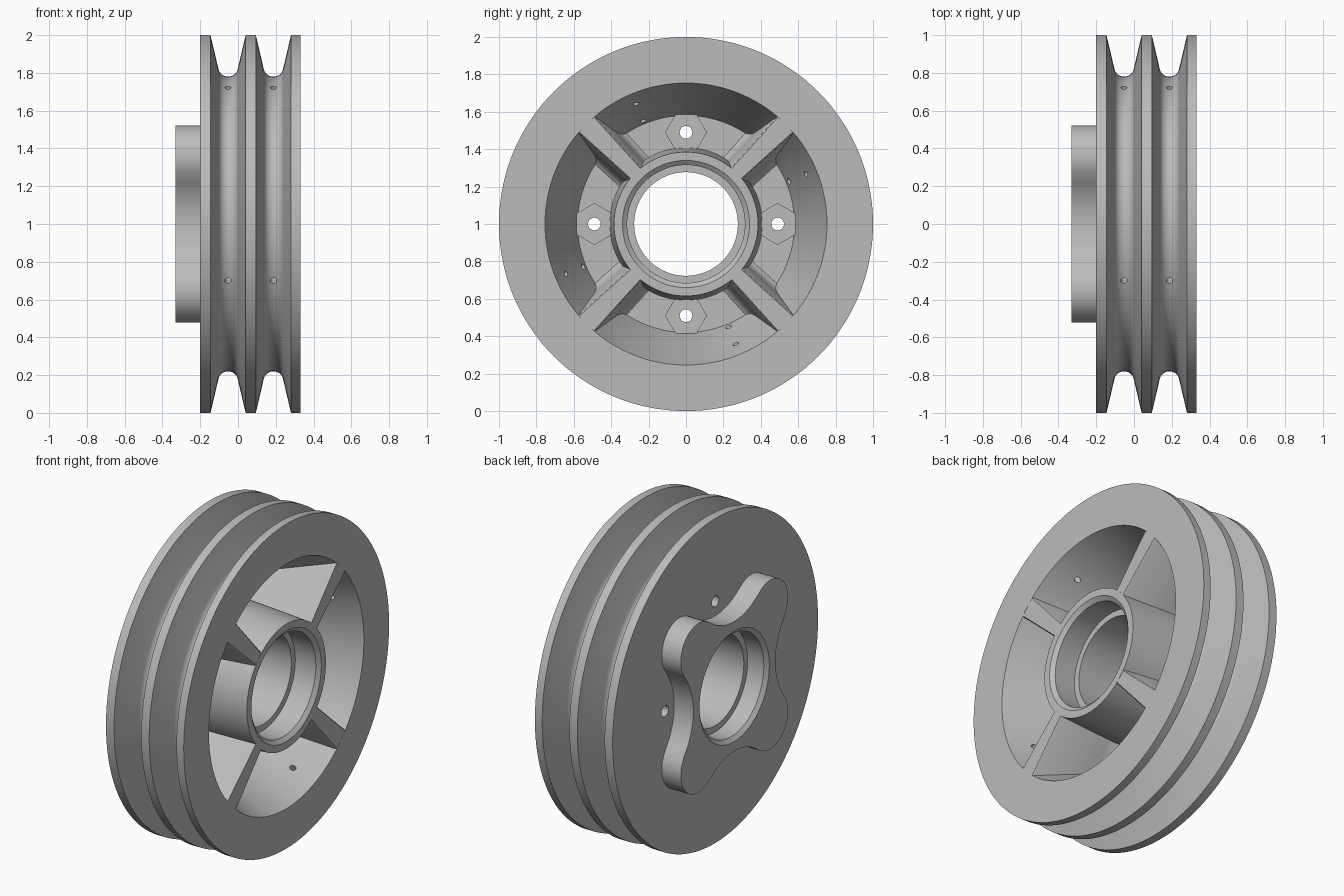
import bpy, bmesh, math
from math import sin, cos, pi, radians
from mathutils import Matrix, Vector

cube = bpy.data.objects.get("Cube")
if cube:
    bpy.data.objects.remove(cube, do_unlink=True)

grey = bpy.data.materials.new("cast_grey")
grey.use_nodes = True
grey.diffuse_color = (0.5, 0.5, 0.5, 1)
grey.node_tree.nodes["Principled BSDF"].inputs["Base Color"].default_value = (0.5, 0.5, 0.5, 1)

AXLE = Vector((0, 0, 1))
FACE, FLOOR, BACK, PLATE = 0.33, -0.09, -0.20, -0.33
QUARTERS = [k * pi / 2 for k in range(4)]


def finish(bm, name):
    """Turn a bmesh into a grey object with its axle at the wheel centre."""
    bmesh.ops.recalc_face_normals(bm, faces=bm.faces)
    bmesh.ops.translate(bm, verts=bm.verts, vec=AXLE)
    mesh = bpy.data.meshes.new(name)
    bm.to_mesh(mesh)
    bm.free()
    ob = bpy.data.objects.new(name, mesh)
    mesh.materials.append(grey)
    bpy.context.collection.objects.link(ob)
    return ob


def skin(bm, rings, close=False):
    """Bridge equal-length point loops with quads."""
    loops = [[bm.verts.new(p) for p in ring] for ring in rings]
    pairs = list(zip(loops, loops[1:]))
    if close:
        pairs.append((loops[-1], loops[0]))
    for a, b in pairs:
        for i in range(len(a)):
            j = (i + 1) % len(a)
            bm.faces.new((a[i], a[j], b[j], b[i]))
    return loops


def circle(x, r, n=144):
    return [(x, r * cos(2 * pi * i / n), r * sin(2 * pi * i / n)) for i in range(n)]


def rod(bm, start, end, radius, sides=20, roll=0.0):
    """Closed prism between two points."""
    a, b = Vector(start), Vector(end)
    d = b - a
    mat = Matrix.Translation((a + b) / 2) @ d.to_track_quat('Z', 'Y').to_matrix().to_4x4()
    bmesh.ops.create_cone(bm, cap_ends=True, segments=sides, radius1=radius, radius2=radius,
                          depth=d.length, matrix=mat @ Matrix.Rotation(roll, 4, 'Z'))


def smooth(ob, angle=30):
    bpy.ops.object.select_all(action='DESELECT')
    ob.select_set(True)
    bpy.context.view_layer.objects.active = ob
    for mod in list(ob.modifiers):
        bpy.ops.object.modifier_apply(modifier=mod.name)
    bpy.ops.object.shade_smooth_by_angle(angle=radians(angle))


def cut(ob, cutter):
    mod = ob.modifiers.new("holes", 'BOOLEAN')
    mod.operation, mod.solver, mod.object = 'DIFFERENCE', 'EXACT', cutter


# Double-grooved wheel with hub and annular pocket
def groove(centre):
    arc = [radians(-77 + 154 * i / 12) for i in range(13)]
    return ([(centre - 0.093, 1)]
            + [(centre + 0.052 * sin(t), 0.83 - 0.05 * cos(t)) for t in arc]
            + [(centre + 0.093, 1)])


GROOVES = (-0.0525, 0.1875)
profile = [(BACK, 0.277), (BACK, 1)] + groove(GROOVES[0]) + groove(GROOVES[1])
profile += [(FACE, 1), (FACE, 0.754), (FLOOR, 0.58), (FLOOR, 0.408), (FACE, 0.385),
            (FACE, 0.34), (0.31, 0.315), (0.17, 0.315), (0.17, 0.277)]
bm = bmesh.new()
skin(bm, [circle(x, r) for x, r in profile], close=True)
wheel = finish(bm, "grooved_wheel")

# Raised hexagonal bolt pads on the pocket floor
bm = bmesh.new()
for a in QUARTERS:
    n = 6
    ring = []
    for i in range(n):
        t = 2 * pi * i / n + pi / 6
        u, v = 0.49 + 0.112 * cos(t), 0.112 * sin(t)
        ring.append((u * cos(a) - v * sin(a), u * sin(a) + v * cos(a)))
    low, high = skin(bm, [[(x, y, z) for y, z in ring] for x in (FLOOR - 0.02, FLOOR + 0.015)])
    bm.faces.new(low)
    bm.faces.new(high)
pads = finish(bm, "hex_bolt_pads")

# Cutter: bolt holes through the floor, drain holes through the grooves
bm = bmesh.new()
for a in QUARTERS:
    y, z = 0.49 * cos(a), 0.49 * sin(a)
    rod(bm, (BACK - 0.05, y, z), (0.0, y, z), 0.034)
    d = a + pi / 8
    for x in GROOVES:
        rod(bm, (x, 0.53 * cos(d), 0.53 * sin(d)), (x, 0.85 * cos(d), 0.85 * sin(d)), 0.017)
cutter = finish(bm, "hole_cutter")
cutter.hide_render = True
for ob in (wheel, pads):
    cut(ob, cutter)
    smooth(ob)
bpy.data.objects.remove(cutter, do_unlink=True)

# Four drafted ribs from hub to rim, flared at the foot
bm = bmesh.new()
for a in QUARTERS:
    rot = Matrix.Rotation(a + pi / 4, 3, 'X')
    rings = []
    for r, w in ((0.365, 0.042), (0.757, 0.062)):
        half = [(FACE - 0.0005, w - 0.006), (FACE - 0.008, w), (FLOOR + 0.08, w + 0.03),
                (FLOOR + 0.03, w + 0.04), (FLOOR + 0.008, w + 0.055), (FLOOR - 0.01, w + 0.08)]
        section = half + [(x, -s) for x, s in reversed(half)]
        rings.append([rot @ Vector((x, r, s)) for x, s in section])
    inner, outer = skin(bm, rings)
    bm.faces.new(inner)
    bm.faces.new(outer)
smooth(finish(bm, "ribs"), 40)

# Four-lobed mounting plate behind the wheel
LOBE, LOBE_R, DIP, DIP_R = 0.35, 0.172, 0.775, 0.375
turn = math.atan2(LOBE, LOBE - DIP)
outline = []
for a in QUARTERS:
    pts = []
    for i in range(16):
        t = 2 * pi - turn + (2 * turn - 2 * pi) * i / 16
        pts.append((DIP + DIP_R * cos(t), DIP_R * sin(t)))
    for i in range(24):
        t = turn - pi + (2.5 * pi - 2 * turn) * i / 24
        pts.append((LOBE + LOBE_R * cos(t), LOBE + LOBE_R * sin(t)))
    outline += [(y * cos(a) - z * sin(a), y * sin(a) + z * cos(a)) for y, z in pts]


def bore(x, r):
    return [(x, r * y / math.hypot(y, z), r * z / math.hypot(y, z)) for y, z in outline]


bm = bmesh.new()
skin(bm, [[(BACK, y, z) for y, z in outline], [(PLATE, y, z) for y, z in outline],
          bore(PLATE, 0.34), bore(PLATE + 0.02, 0.315), bore(BACK, 0.315)])
smooth(finish(bm, "lobed_mounting_plate"))
